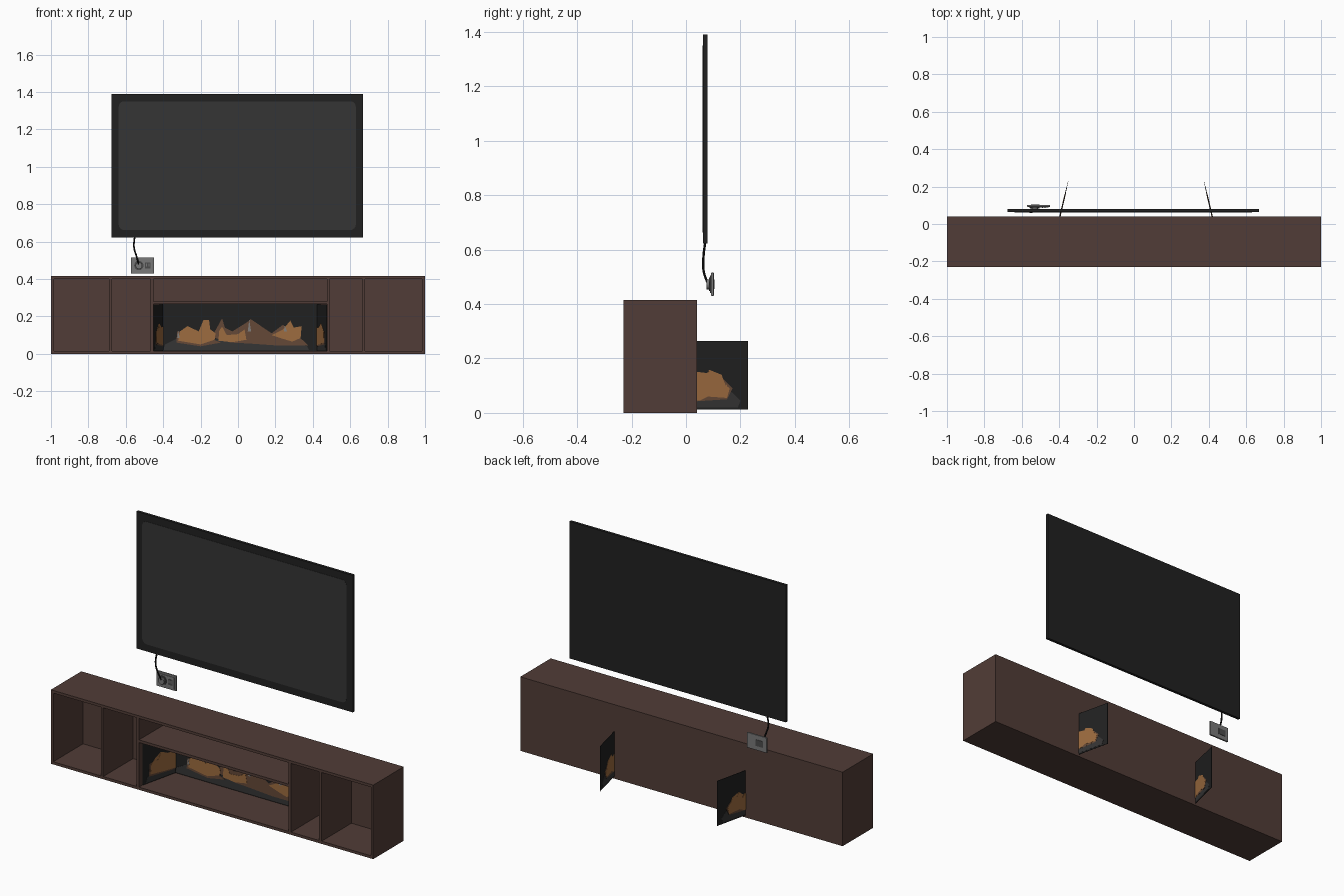
import bpy, bmesh, math
from mathutils import Vector

if "Cube" in bpy.data.objects:
    bpy.data.objects.remove(bpy.data.objects["Cube"])


def mat(name, r, g, b):
    m = bpy.data.materials.new(name)
    m.diffuse_color = (r, g, b, 1)
    m.use_nodes = True
    m.node_tree.nodes["Principled BSDF"].inputs["Base Color"].default_value = m.diffuse_color
    return m


WOOD = mat("dark_brown_wood", 0.083, 0.046, 0.038)
BLACK = mat("frame_black", 0.015, 0.015, 0.015)
SCREEN = mat("screen_grey", 0.036, 0.036, 0.036)
ORANGE = mat("flame_orange", 0.34, 0.15, 0.05)
EMBER = mat("ember_brown", 0.13, 0.066, 0.038)
COAL = mat("coal_grey", 0.036, 0.035, 0.035)
ASH = mat("ash_grey", 0.22, 0.21, 0.20)
PLATE = mat("outlet_grey", 0.19, 0.19, 0.19)
DARK = mat("socket_dark_grey", 0.07, 0.07, 0.07)
CABLE = mat("cable_black", 0.008, 0.008, 0.008)


def finish(bm, name, m):
    bmesh.ops.recalc_face_normals(bm, faces=bm.faces)
    me = bpy.data.meshes.new(name)
    bm.to_mesh(me)
    bm.free()
    me.materials.append(m)
    ob = bpy.data.objects.new(name, me)
    bpy.context.collection.objects.link(ob)
    return ob


def box(name, m, x0, x1, y0, y1, z0, z1, bevel=0):
    bm = bmesh.new()
    bmesh.ops.create_cube(bm, size=1)
    for v in bm.verts:
        v.co = ((x0 + x1) / 2 + v.co.x * (x1 - x0),
                (y0 + y1) / 2 + v.co.y * (y1 - y0),
                (z0 + z1) / 2 + v.co.z * (z1 - z0))
    if bevel:
        bmesh.ops.bevel(bm, geom=bm.edges[:], offset=bevel, segments=2,
                        profile=0.5, affect='EDGES')
    return finish(bm, name, m)


def prism(name, m, pts, off):
    """Flat outline of 3D points given a thickness."""
    bm = bmesh.new()
    a = [bm.verts.new(p) for p in pts]
    b = [bm.verts.new(Vector(p) + Vector(off)) for p in pts]
    bm.faces.new(a)
    bm.faces.new(b[::-1])
    for i in range(len(a)):
        j = (i + 1) % len(a)
        bm.faces.new((a[i], a[j], b[j], b[i]))
    bmesh.ops.triangulate(bm, faces=[f for f in bm.faces if len(f.verts) > 4])
    return finish(bm, name, m)


def disc(name, m, x, z, y0, y1, r, n=24):
    pts = [(x + r * math.cos(i * math.tau / n), y0, z + r * math.sin(i * math.tau / n))
           for i in range(n)]
    ob = prism(name, m, pts, (0, y1 - y0, 0))
    return ob


# Cabinet carcass: open-fronted boxes with a thin back
F, B, H, T = -0.23, 0.04, 0.415, 0.015
box("cabinet_bottom", WOOD, -1, 1, F, B, 0, T)
box("cabinet_top", WOOD, -1, 1, F, B, H - T, H)
box("cabinet_back", WOOD, -1, 1, B - 0.006, B, T, H - T)
for i, x in enumerate((-1, -0.69, -0.468, 0.475, 0.665, 0.985)):
    box(f"cabinet_upright_{i + 1}", WOOD, x, x + T, F, B - 0.006, T, H - T)
box("cabinet_shelf", WOOD, -0.453, 0.475, F, B - 0.006, 0.265, 0.28)

# Fireplace back panel and its painted fire
PY = 0.018
box("fireplace_back", BLACK, -0.42, 0.44, PY, PY + 0.004, 0.014, 0.265)
back_fire = [
    ("coal_bed", COAL, [(-0.40, .02), (-0.39, .05), (-0.31, .09), (-0.1, .075),
                        (0.1, .09), (0.27, .065), (0.37, .04), (0.38, .02)]),
    ("embers_middle", EMBER, [(-0.14, .09), (-0.1, .15), (-0.085, .19), (-0.07, .14), (-0.03, .12),
                              (0.03, .11), (0.05, .17), (0.068, .185), (0.085, .14), (0.12, .105),
                              (0.18, .11), (0.24, .155), (0.26, .11), (0.35, .07), (0.375, .045),
                              (0.2, .045), (0.06, .055), (-0.04, .06)]),
    ("embers_left", EMBER, [(-0.33, .06), (-0.325, .12), (-0.29, .12), (-0.2, .1),
                            (-0.09, .06), (-0.2, .04)]),
    ("flame_left", ORANGE, [(-0.32, .07), (-0.31, .12), (-0.27, .148), (-0.255, .12), (-0.21, .12),
                            (-0.185, .18), (-0.155, .182), (-0.148, .13), (-0.12, .11),
                            (-0.125, .075), (-0.2, .05)]),
    ("flame_middle", ORANGE, [(-0.105, .07), (-0.1, .125), (-0.085, .145), (-0.06, .1), (0.0, .105),
                              (0.035, .13), (0.045, .075), (-0.03, .062)]),
    ("flame_right", ORANGE, [(0.18, .1), (0.215, .11), (0.24, .13), (0.28, .178), (0.298, .14),
                             (0.34, .148), (0.335, .085), (0.29, .065), (0.24, .08)]),
    ("ash_spike_left", ASH, [(-0.325, .085), (-0.32, .125), (-0.312, .085)]),
    ("ash_spike_middle", ASH, [(0.052, .12), (0.06, .182), (0.07, .12)]),
    ("ash_spike_right", ASH, [(0.245, .12), (0.25, .15), (0.262, .12)]),
]
for i, (n, m, pts) in enumerate(back_fire):
    y = PY - 0.001 - 0.001 * (0 if i == 0 else 1 if i < 3 else 2 if i < 6 else 3)
    prism("back_" + n, m, [(x, y, z) for x, z in pts], (0, 0.001, 0))

# Angled side panels running out behind the cabinet, fire on both faces
side_fire = [
    ("coal_bed", COAL, [(-0.18, .02), (-0.17, .05), (-0.1, .09), (0.1, .09), (0.17, .075),
                        (0.2, .045), (0.19, .02)]),
    ("embers", EMBER, [(-0.16, .05), (-0.155, .12), (-0.1, .13), (0.0, .14), (0.06, .13),
                       (0.14, .12), (0.17, .09), (0.15, .05), (0.0, .04)]),
    ("flame", ORANGE, [(-0.15, .06), (-0.145, .115), (-0.12, .14), (-0.105, .115), (-0.08, .165),
                       (-0.055, .12), (-0.03, .145), (-0.01, .105), (0.02, .12), (0.045, .14),
                       (0.06, .12), (0.075, .125), (0.085, .158), (0.1, .13), (0.115, .145),
                       (0.13, .14), (0.145, .1), (0.16, .09), (0.15, .055), (0.08, .06),
                       (0.05, .045), (-0.05, .05)]),
]
for side, xf, xb in (("left", -0.452, -0.352), ("right", 0.474, 0.374)):
    y0, y1 = -0.2, 0.228
    d = Vector((xb - xf, y1 - y0, 0))
    nrm = Vector((d.y, -d.x, 0)).normalized()

    def at(y, z, o):
        return Vector((xf, y0, 0)) + d * ((y - y0) / (y1 - y0)) + Vector((0, 0, z)) + nrm * o

    prism(f"fireplace_{side}_panel", BLACK,
          [at(y, z, -0.001) for y, z in ((y0, .012), (y1, .012), (y1, .264), (y0, .264))],
          nrm * 0.002)
    for s in (-1, 1):
        for i, (n, m, pts) in enumerate(side_fire):
            prism(f"{side}_panel_{n}", m, [at(y, z, s * (0.001 + 0.0008 * i)) for y, z in pts],
                  nrm * s * 0.0008)

# Television with a round-cornered screen
box("tv_body", BLACK, -0.675, 0.668, 0.063, 0.079, 0.622, 1.39)
r = 0.03
pts = []
for cx, cz, a0 in ((0.63 - r, 1.35 - r, 0), (-0.638 + r, 1.35 - r, 90),
                   (-0.638 + r, 0.662 + r, 180), (0.63 - r, 0.662 + r, 270)):
    for k in range(7):
        a = math.radians(a0 + 15 * k)
        pts.append((cx + r * math.cos(a), 0.0615, cz + r * math.sin(a)))
prism("tv_screen", SCREEN, pts, (0, 0.002, 0))

# Wall outlet with two sockets and a plug
box("outlet_plate", PLATE, -0.572, -0.448, 0.092, 0.102, 0.43, 0.515, 0.002)
box("outlet_inner_plate", PLATE, -0.562, -0.458, 0.089, 0.093, 0.44, 0.505, 0.001)
disc("socket_ring", DARK, -0.53, 0.472, 0.084, 0.09, 0.025)
disc("plug", PLATE, -0.53, 0.472, 0.075, 0.085, 0.018)
box("socket_right", DARK, -0.497, -0.468, 0.0875, 0.0895, 0.457, 0.489)
for i, x in enumerate((-0.491, -0.478)):
    box(f"socket_slot_{i + 1}", PLATE, x, x + 0.004, 0.0865, 0.088, 0.468, 0.483)
box("outlet_back_detail", DARK, -0.55, -0.505, 0.1015, 0.104, 0.455, 0.49)

# Power cable from the television to the plug
cu = bpy.data.curves.new("power_cable", 'CURVE')
cu.dimensions = '3D'
cu.bevel_depth = 0.0045
cu.bevel_resolution = 2
cu.use_fill_caps = True
sp = cu.splines.new('BEZIER')
path = [(-0.552, 0.071, 0.63), (-0.556, 0.064, 0.57), (-0.542, 0.065, 0.52), (-0.53, 0.08, 0.475)]
sp.bezier_points.add(len(path) - 1)
for p, co in zip(sp.bezier_points, path):
    p.co = co
    p.handle_left_type = p.handle_right_type = 'AUTO'
cu.materials.append(CABLE)
cable = bpy.data.objects.new("power_cable", cu)
bpy.context.collection.objects.link(cable)
bpy.ops.object.select_all(action='DESELECT')
cable.select_set(True)
bpy.context.view_layer.objects.active = cable
bpy.ops.object.convert(target='MESH')
bpy.ops.object.shade_smooth_by_angle()
